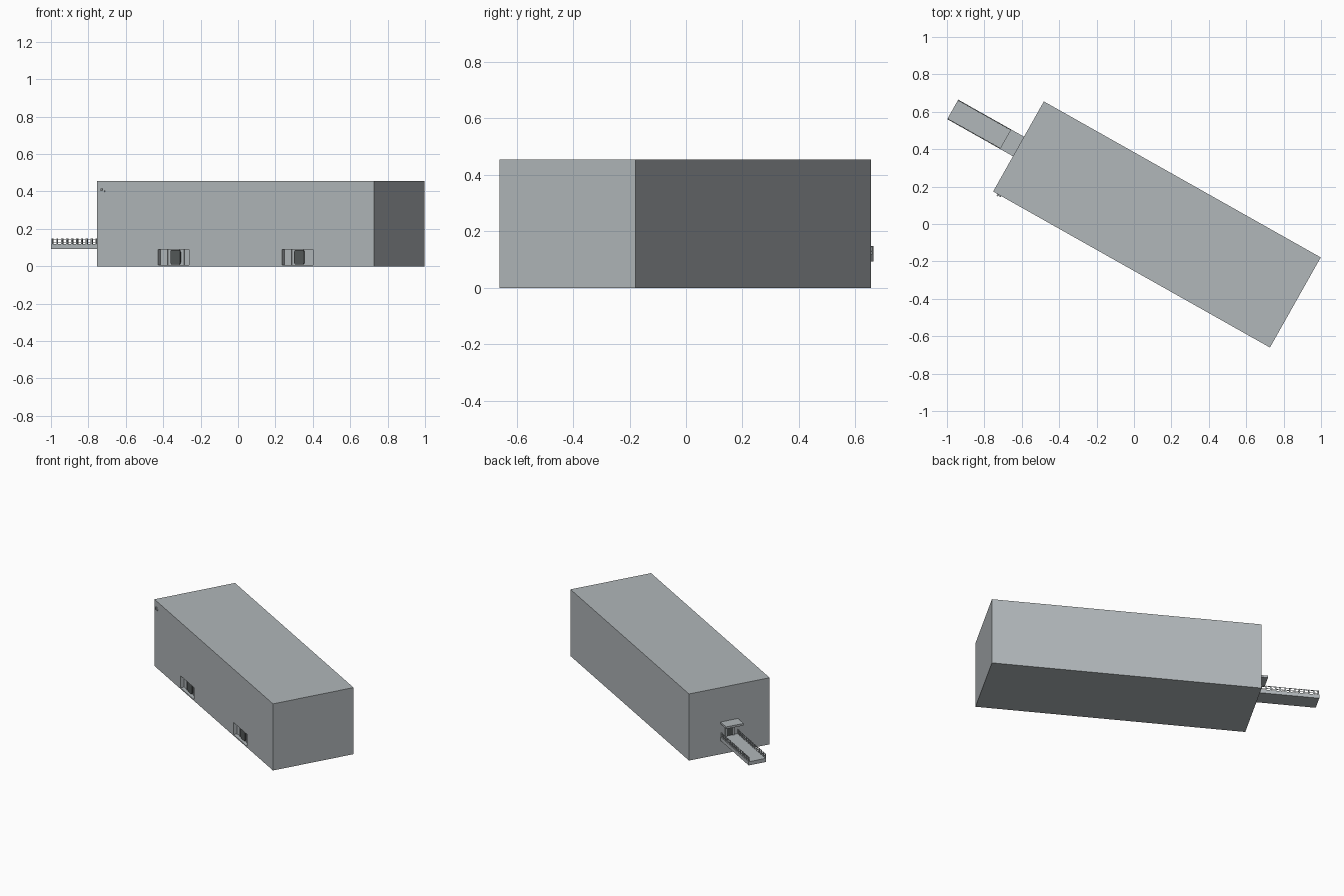
import bpy, bmesh, math
from mathutils import Matrix, Vector

if "Cube" in bpy.data.objects:
    bpy.data.objects.remove(bpy.data.objects["Cube"])

# Whole building is turned in plan; parts are laid out in the local frame u, v, z
FRAME = Matrix.Translation((0.1225, -0.0025, 0)) @ Matrix.Rotation(math.radians(-29.4), 4, 'Z')
L, W, H = 0.8495, 0.2765, 0.455


def material(name, rgb):
    m = bpy.data.materials.new(name)
    m.diffuse_color = (*rgb, 1)
    m.use_nodes = True
    m.node_tree.nodes["Principled BSDF"].inputs["Base Color"].default_value = m.diffuse_color
    return m


GREY = material("pale grey", (0.44, 0.475, 0.49))
DARK = material("dark grey", (0.09, 0.10, 0.10))


def boxes(name, spans, mat):
    """One object made of boxes given as (u0, u1, v0, v1, z0, z1)."""
    bm = bmesh.new()
    for u0, u1, v0, v1, z0, z1 in spans:
        mid = Vector(((u0 + u1) / 2, (v0 + v1) / 2, (z0 + z1) / 2))
        size = Matrix.Diagonal((u1 - u0, v1 - v0, z1 - z0, 1))
        bmesh.ops.create_cube(bm, size=1, matrix=Matrix.Translation(mid) @ size)
    me = bpy.data.meshes.new(name)
    bm.to_mesh(me)
    bm.free()
    ob = bpy.data.objects.new(name, me)
    bpy.context.collection.objects.link(ob)
    ob.matrix_world = FRAME
    me.materials.append(mat)
    return ob


# Main hall, with two shallow entrance recesses cut into the long front wall
hall = boxes("hall", [(-L, L, -W, W, 0, H)], GREY)
BAYS = (-0.38, 0.38)
cutter = boxes("entrance_cutter",
               [(c - 0.095, c + 0.095, -W - 0.05, -W + 0.025, 0.008, 0.09) for c in BAYS], GREY)
cutter.hide_render = True
cutter.hide_viewport = True
cut = hall.modifiers.new("entrances", 'BOOLEAN')
cut.operation = 'DIFFERENCE'
cut.solver = 'EXACT'
cut.object = cutter

# Rounded dark doors and slim frame posts in the recesses
for c in BAYS:
    door = boxes("entrance_door", [(c - 0.03, c + 0.03, -W + 0.017, -W + 0.026, 0.009, 0.088)], DARK)
    bm = bmesh.new()
    bm.from_mesh(door.data)
    upright = [e for e in bm.edges
               if abs(e.verts[0].co.y - e.verts[1].co.y) > 0.005]
    bmesh.ops.bevel(bm, geom=upright, offset=0.012, segments=3, profile=0.5, affect='EDGES')
    bm.to_mesh(door.data)
    bm.free()
boxes("entrance_posts",
      [(c + s * 0.05 - 0.0015, c + s * 0.05 + 0.0015, -W + 0.021, -W + 0.026, 0.008, 0.09)
       for c in BAYS for s in (-1, 1)], GREY)

# Small wall lamp high on the front corner
boxes("wall_lamp", [(-0.823, -0.815, -W - 0.01, -W, 0.402, 0.415),
                    (-0.815, -0.8, -W - 0.006, -W, 0.398, 0.404)], GREY)

# Raised walkway on the short wall
END = -1.253
boxes("walkway", [(END, -L, -0.06, 0.06, 0.093, 0.118)], GREY)

# Railing posts and rails along both sides
rail = []
for s in (-1, 1):
    v = s * 0.0565
    for i in range(14):
        u = END + 0.005 + i * 0.03
        rail.append((u - 0.004, u + 0.004, v - 0.003, v + 0.003, 0.117, 0.148))
    for z in (0.128, 0.144):
        rail.append((END + 0.001, -L, v - 0.0015, v + 0.0015, z, z + 0.003))
boxes("railings", rail, GREY)

# Canopy and door at the head of the walkway
boxes("canopy", [(-0.93, -L, -0.06, 0.06, 0.206, 0.22)], GREY)
boxes("walkway_door", [(-L - 0.004, -L, -0.022, 0.022, 0.118, 0.2)], DARK)
boxes("door_frame", [(-L - 0.01, -L, s - 0.004, s + 0.004, 0.118, 0.206) for s in (-0.026, 0.026)], GREY)
